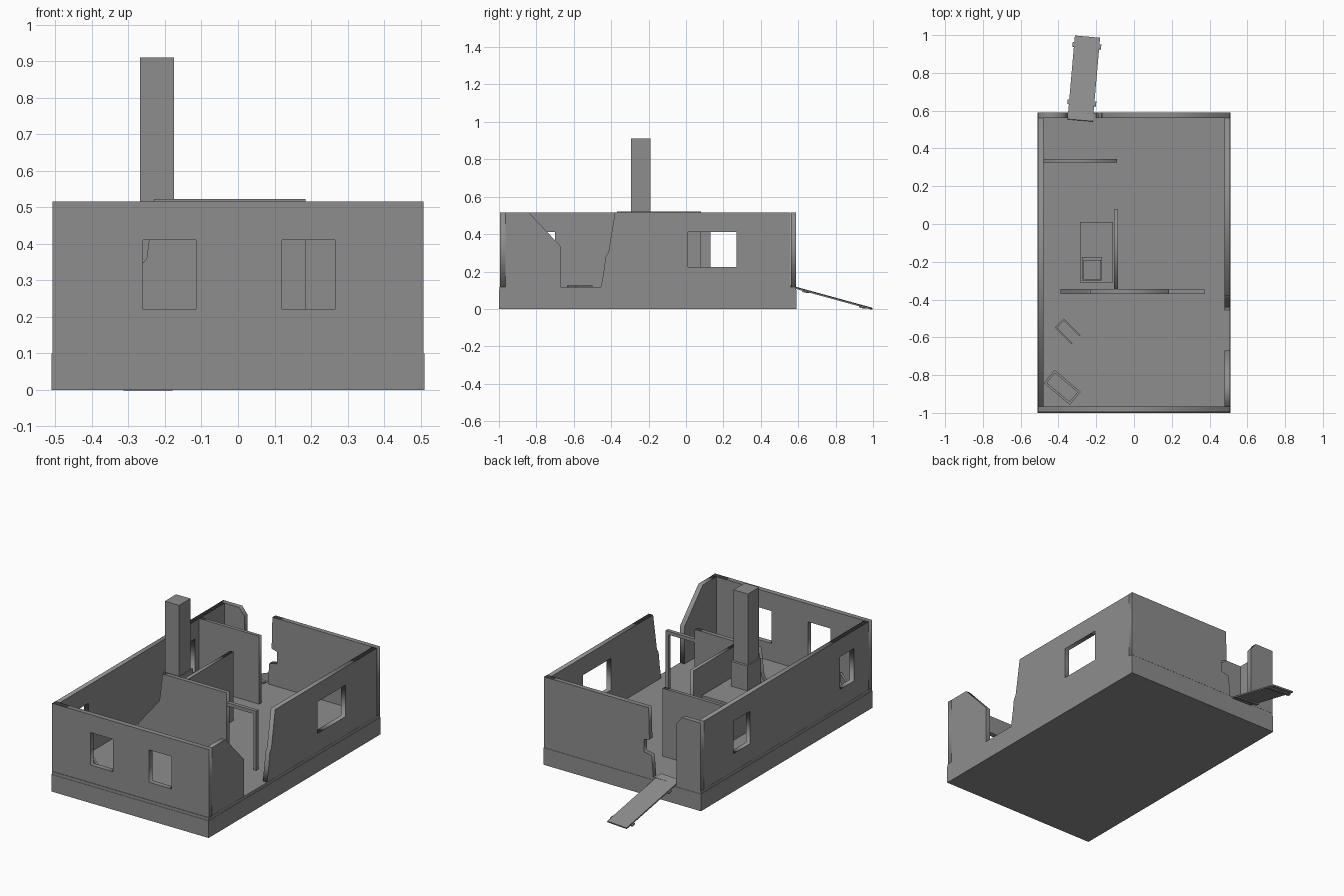
import bpy
from math import radians
from mathutils import Vector

if "Cube" in bpy.data.objects:
    bpy.data.objects.remove(bpy.data.objects["Cube"])

grey = bpy.data.materials.new("plain_grey")
grey.use_nodes = True
GREY = (0.27, 0.27, 0.27, 1)
grey.diffuse_color = GREY
grey.node_tree.nodes["Principled BSDF"].inputs["Base Color"].default_value = GREY

FLOOR, TOP = 0.117, 0.515
SILL, HEAD = 0.22, 0.41
ROTATIONS = {"y": (90, 0, 0), "x": (90, 0, 90)}


def box(name, low, high, turn=0, parent=None):
    """Box between two corners, optionally turned about its own centre."""
    low, high = Vector(low), Vector(high)
    bpy.ops.mesh.primitive_cube_add(size=1, location=(low + high) / 2)
    ob = bpy.context.object
    ob.name = name
    ob.scale = high - low
    ob.rotation_euler.z = radians(turn)
    ob.data.materials.append(grey)
    ob.parent = parent
    return ob


def rect(a, b, low, high):
    return [(a, low), (b, low), (b, high), (a, high)]


def wall(name, axis, centre, thick, outline, *holes):
    """Upright panel facing the axis, filled between its outline and holes."""
    curve = bpy.data.curves.new(name, "CURVE")
    curve.dimensions = "2D"
    curve.fill_mode = "BOTH"
    curve.extrude = thick / 2
    for points in (outline, *holes):
        spline = curve.splines.new("POLY")
        spline.points.add(len(points) - 1)
        for p, (u, v) in zip(spline.points, points):
            p.co = (u, v, 0, 1)
        spline.use_cyclic_u = True
    temp = bpy.data.objects.new(name + "_curve", curve)
    bpy.context.collection.objects.link(temp)
    shape = temp.evaluated_get(bpy.context.evaluated_depsgraph_get())
    mesh = bpy.data.meshes.new_from_object(shape)
    bpy.data.objects.remove(temp)
    ob = bpy.data.objects.new(name, mesh)
    bpy.context.collection.objects.link(ob)
    ob.rotation_euler = [radians(a) for a in ROTATIONS[axis]]
    ob.location = (centre, 0, 0) if axis == "x" else (0, centre, 0)
    mesh.materials.clear()
    mesh.materials.append(grey)
    return ob


# Foundation and floor
box("foundation", (-0.51, -1, 0), (0.51, 0.59, 0.1))
box("floor_slab", (-0.508, -0.998, 0.1), (0.508, 0.588, FLOOR))

# Outer walls with window openings and broken gaps
wall("front_wall", "y", -0.98, 0.03, rect(-0.508, 0.508, FLOOR, TOP),
     rect(-0.26, -0.115, SILL, HEAD), rect(0.12, 0.265, SILL, HEAD))
wall("right_wall", "x", -0.493, 0.028, rect(-0.965, 0.56, FLOOR, TOP),
     rect(0.13, 0.285, SILL, HEAD), rect(-0.83, -0.7, SILL, HEAD))
wall("left_wall_front", "x", 0.493, 0.028,
     [(-0.965, FLOOR), (-0.67, FLOOR), (-0.67, 0.335), (-0.84, TOP), (-0.965, TOP)])
wall("left_wall_back", "x", 0.493, 0.028,
     [(-0.455, FLOOR), (0.56, FLOOR), (0.56, TOP), (-0.38, TOP),
      (-0.415, 0.3), (-0.43, 0.28), (-0.44, 0.2)],
     rect(0.01, 0.27, 0.225, HEAD))
wall("back_wall_long", "y", 0.575, 0.028,
     [(-0.2, FLOOR), (0.508, FLOOR), (0.508, TOP), (-0.17, TOP),
      (-0.175, 0.33), (-0.14, 0.32), (-0.14, 0.25), (-0.19, 0.24)])
wall("back_wall_short", "y", 0.575, 0.028,
     [(-0.508, FLOOR), (-0.35, FLOOR), (-0.35, 0.47), (-0.385, TOP), (-0.508, TOP)])

# Inner walls
wall("cross_wall", "y", -0.357, 0.025,
     [(-0.39, FLOOR), (0.185, FLOOR), (0.185, 0.522), (-0.23, 0.522),
      (-0.25, 0.36), (-0.39, 0.19)])
wall("stove_wall", "x", -0.095, 0.02, rect(-0.345, 0.08, FLOOR, 0.52))
wall("back_room_wall", "y", 0.335, 0.02, rect(-0.48, -0.09, FLOOR, TOP))

# Door frame beside the cross wall
box("door_lintel", (0.185, -0.368, 0.445), (0.375, -0.346, 0.465))
box("door_post", (0.357, -0.368, FLOOR), (0.375, -0.346, 0.445))

# Stove and chimney
box("stove_body", (-0.285, -0.31, FLOOR), (-0.11, 0.01, 0.35))
box("chimney_base", (-0.275, -0.3, 0.35), (-0.17, -0.175, 0.495))
box("chimney", (-0.268, -0.295, 0.495), (-0.175, -0.19, 0.91))

# Entrance ramp with two cleats beneath
ramp = bpy.data.objects.new("ramp_pivot", None)
bpy.context.collection.objects.link(ramp)
ramp.hide_render = True
ramp.location = (-0.285, 0.55, 0.127)
ramp.rotation_euler = (radians(-15.3), 0, radians(-5))
box("ramp_plank", (-0.067, 0, -0.008), (0.067, 0.46, 0), parent=ramp)
for along in (0.085, 0.4):
    box("ramp_cleat", (-0.075, along, -0.014), (0.077, along + 0.025, -0.006), parent=ramp)

# Open crate on the floor, turned towards the corner
crate = bpy.data.objects.new("crate_pivot", None)
bpy.context.collection.objects.link(crate)
crate.hide_render = True
crate.location = (-0.38, -0.865, FLOOR)
crate.rotation_euler.z = radians(-40)
box("crate_bottom", (-0.09, -0.045, 0), (0.09, 0.045, 0.01), parent=crate)
for side in (-1, 1):
    x, y = side * 0.084, side * 0.039
    box("crate_end", (x - 0.006, -0.045, 0), (x + 0.006, 0.045, 0.06), parent=crate)
    box("crate_side", (-0.09, y - 0.006, 0), (0.09, y + 0.006, 0.06), parent=crate)

# Fallen window frame lying on the floor
frame = bpy.data.objects.new("frame_pivot", None)
bpy.context.collection.objects.link(frame)
frame.hide_render = True
frame.location = (-0.35, -0.57, FLOOR)
frame.rotation_euler.z = radians(-45)
for offset in (-0.03, 0.03):
    box("frame_rail", (-0.06, offset - 0.004, 0), (0.06, offset + 0.004, 0.008), parent=frame)
box("frame_stile", (-0.064, -0.034, 0), (-0.056, 0.034, 0.008), parent=frame)
